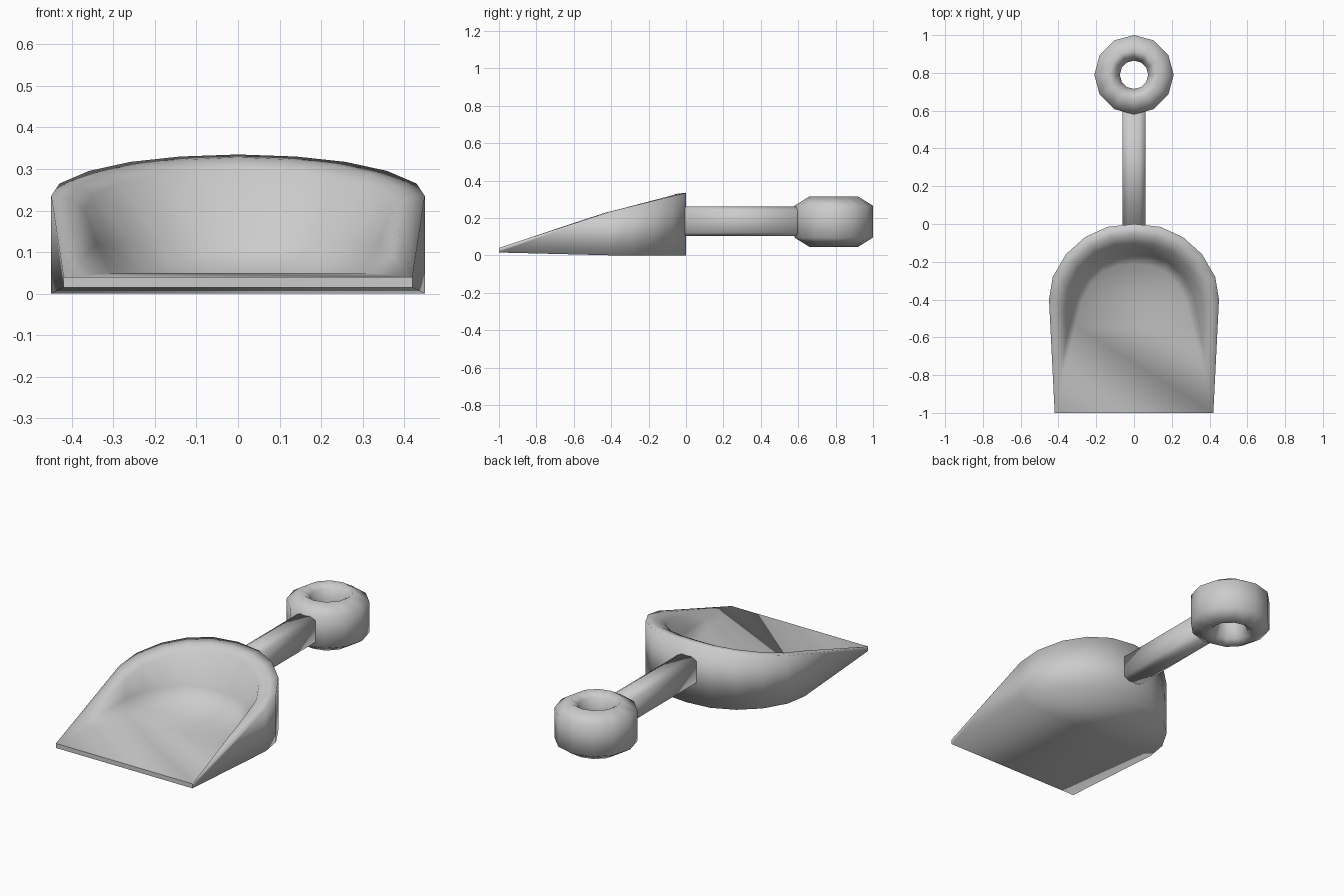
import bpy
import bmesh
import math

cube = bpy.data.objects.get("Cube")
if cube:
    bpy.data.objects.remove(cube, do_unlink=True)

grey = bpy.data.materials.new("light_grey")
grey.use_nodes = True
grey.diffuse_color = (0.6, 0.6, 0.6, 1)
grey.node_tree.nodes["Principled BSDF"].inputs["Base Color"].default_value = (0.6, 0.6, 0.6, 1)


def finish(bm, name):
    """Clean up the mesh, shade it smooth and link it."""
    bmesh.ops.remove_doubles(bm, verts=bm.verts, dist=0.0005)
    bmesh.ops.recalc_face_normals(bm, faces=bm.faces)
    for f in bm.faces:
        f.smooth = True
    mesh = bpy.data.meshes.new(name)
    bm.to_mesh(mesh)
    bm.free()
    mesh.materials.append(grey)
    obj = bpy.data.objects.new(name, mesh)
    bpy.context.collection.objects.link(obj)
    return obj


# Scoop: half outlines (x, y) from the front corner round to the back centre
outer = [(.42, -1), (.45, -.4), (.43, -.28), (.36, -.16), (.26, -.07), (.14, -.015), (0, 0)]
inner = [(.42, -1), (.37, -.46), (.35, -.34), (.29, -.23), (.2, -.15), (.1, -.11), (0, -.1)]
floor = [(.42, -1), (.31, -.54), (.28, -.42), (.23, -.32), (.16, -.25), (.08, -.22), (0, -.21)]
rim_z = [.04, .235, .265, .295, .317, .33, .335]


def mix(a, b, t):
    return [tuple(p + (q - p) * t for p, q in zip(u, v)) for u, v in zip(a, b)]


def with_z(points, heights):
    return [(x, y, z) for (x, y), z in zip(points, heights)]


last = len(outer) - 1
lip = [.04] + [.05] * last
rings = [
    with_z(outer, [.015] + [0] * last),                                   # underside edge
    with_z(outer, rim_z),                                                 # rim
    with_z(mix(outer, inner, .55), [z - .007 * (i > 0) for i, z in enumerate(rim_z)]),
    with_z(inner, [z - .03 * (i > 0) for i, z in enumerate(rim_z)]),      # inner rim
    with_z(mix(inner, floor, .5), [.04] + [.12] * last),                  # inner wall
    with_z(floor, lip),                                                   # floor edge
]

bm = bmesh.new()
loops = []
for ring in rings:
    right = [bm.verts.new(p) for p in ring]
    left = [bm.verts.new((-x, y, z)) for x, y, z in ring[:-1]]
    loops.append((right, left + [right[-1]]))


def face(*verts):
    unique = list(dict.fromkeys(verts))
    if len(unique) > 2:
        bm.faces.new(unique)


# walls between neighbouring rings
for low, high in zip(loops, loops[1:]):
    for a, b in zip(low, high):
        for i in range(last):
            face(a[i], a[i + 1], b[i + 1], b[i])
# floor and underside spanning left to right
for right, left in (loops[0], loops[-1]):
    for i in range(last):
        face(right[i], right[i + 1], left[i + 1], left[i])
# front lip
face(loops[0][0][0], loops[1][0][0], loops[1][1][0], loops[0][1][0])
bmesh.ops.remove_doubles(bm, verts=bm.verts, dist=0.0005)
for e in bm.edges:
    if all(v.co.y < -.99 for v in e.verts):
        e.smooth = False
finish(bm, "scoop")

# Handle: a bar with chamfered long edges
section = [(sx * x, .182 + sz * z) for sx, sz, pts in (
    (1, 1, [(.06, .06), (.03, .078)]), (-1, 1, [(.03, .078), (.06, .06)]),
    (-1, -1, [(.06, .06), (.03, .078)]), (1, -1, [(.03, .078), (.06, .06)])) for x, z in pts]
bm = bmesh.new()
start, end = ([bm.verts.new((x, y, z)) for x, z in section] for y in (-.03, .64))
for i in range(len(section)):
    j = (i + 1) % len(section)
    bm.faces.new((start[i], start[j], end[j], end[i]))
bm.faces.new(start)
bm.faces.new(end)
finish(bm, "handle")

# Grip ring: a rounded profile turned about a vertical axis
half = [(.21, .085), (.13, .135), (.092, .105), (.075, .045)]
profile = half + [(r, -z) for r, z in reversed(half)]
sides = 12
bm = bmesh.new()
turns = []
for s in range(sides):
    a = math.tau * s / sides
    turns.append([bm.verts.new((r * math.sin(a), .79 + r * math.cos(a), .18 + z)) for r, z in profile])
for s in range(sides):
    a, b = turns[s], turns[(s + 1) % sides]
    for i in range(len(profile)):
        j = (i + 1) % len(profile)
        bm.faces.new((a[i], a[j], b[j], b[i]))
finish(bm, "grip_ring")
